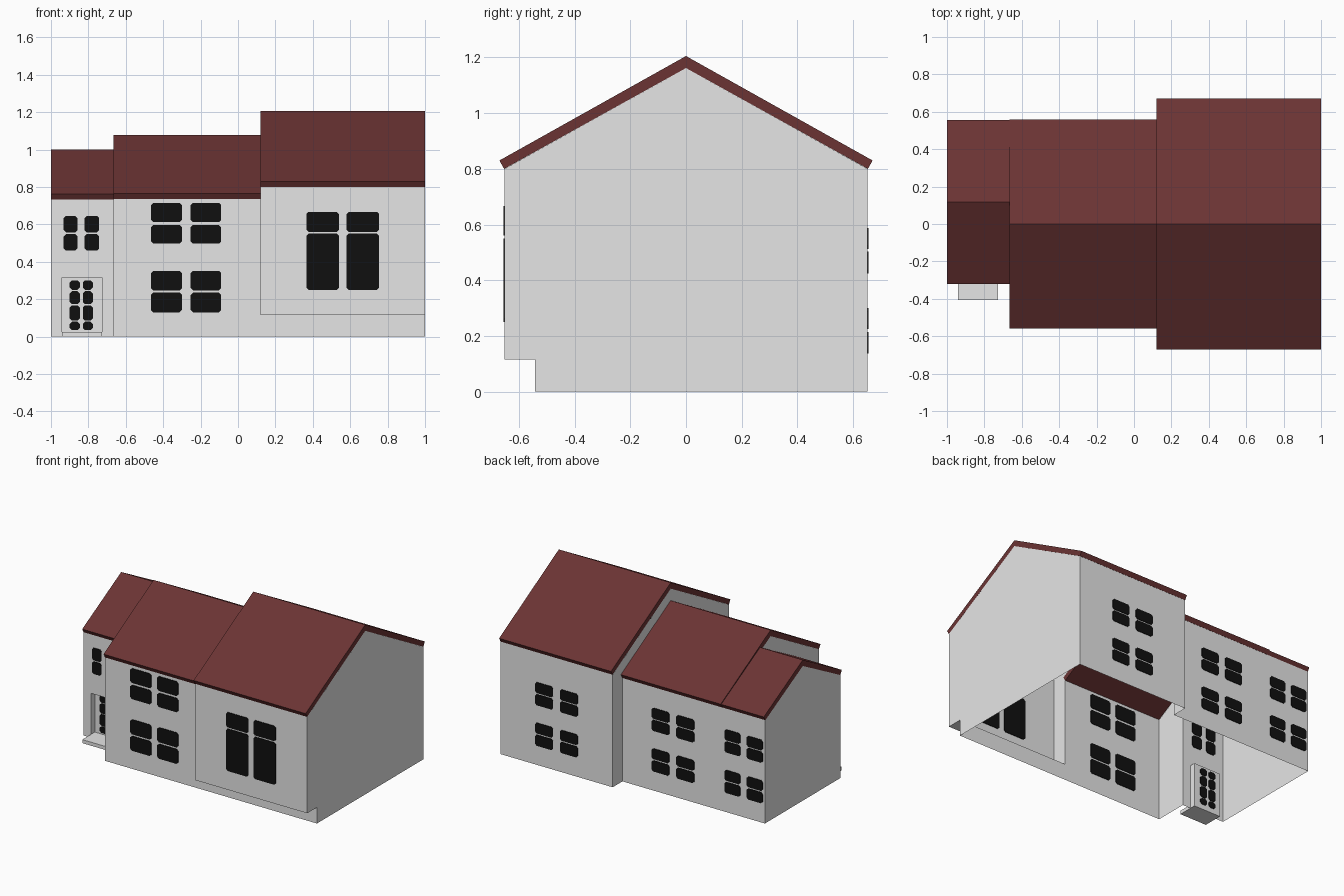
import bpy
import bmesh

cube = bpy.data.objects.get("Cube")
if cube:
    bpy.data.objects.remove(cube, do_unlink=True)


def make_material(name, color):
    mat = bpy.data.materials.new(name)
    mat.use_nodes = True
    mat.diffuse_color = (*color, 1)
    mat.node_tree.nodes["Principled BSDF"].inputs["Base Color"].default_value = (*color, 1)
    return mat


wall_gray = make_material("wall gray", (0.79, 0.79, 0.79))
roof_red = make_material("roof dark red", (0.147, 0.034, 0.034))
glass_black = make_material("glass black", (0.005, 0.005, 0.005))


def finish(name, bm, mat):
    mesh = bpy.data.meshes.new(name)
    bm.to_mesh(mesh)
    bm.free()
    mesh.materials.append(mat)
    obj = bpy.data.objects.new(name, mesh)
    bpy.context.collection.objects.link(obj)
    return obj


def panel(name, points, normal, mat=wall_gray):
    """One flat face whose front looks along the given normal."""
    bm = bmesh.new()
    face = bm.faces.new([bm.verts.new(p) for p in points])
    face.normal_update()
    if face.normal.dot(normal) < 0:
        face.normal_flip()
    return finish(name, bm, mat)


def prism(name, points, offset, mat):
    """Solid made by sweeping a flat outline along the offset."""
    bm = bmesh.new()
    face = bm.faces.new([bm.verts.new(p) for p in points])
    swept = bmesh.ops.extrude_face_region(bm, geom=[face], use_keep_orig=True)
    moved = [v for v in swept["geom"] if isinstance(v, bmesh.types.BMVert)]
    bmesh.ops.translate(bm, verts=moved, vec=offset)
    bmesh.ops.recalc_face_normals(bm, faces=bm.faces)
    return finish(name, bm, mat)


def side_wall(name, x, outline, direction):
    return panel(name, [(x, y, z) for y, z in outline], (direction, 0, 0))


def long_wall(name, x0, x1, y, z0, z1, direction):
    return panel(name, [(x0, y, z0), (x1, y, z0), (x1, y, z1), (x0, y, z1)], (0, direction, 0))


def roof(name, x0, x1, ridge_y, top, half, eave, front_half=None):
    """Pitched slab with square-cut eaves, one sweep along x."""
    front = front_half or half
    lip, drop, thick = 0.017, 0.03, 0.043
    outline = [(ridge_y, top), (ridge_y + half, eave), (ridge_y + half - lip, eave - drop),
               (ridge_y, top - thick), (ridge_y - front + lip, eave - drop), (ridge_y - front, eave)]
    return prism(name, [(x0, y, z) for y, z in outline], (x1 - x0, 0, 0), roof_red)


def panes(name, columns, rows, y, cut=0.012):
    """Grid of thin glass plates with clipped corners, set in a wall at y."""
    for i, (x0, x1) in enumerate(columns):
        for j, (z0, z1) in enumerate(rows):
            outline = [(x0 + cut, z0), (x1 - cut, z0), (x1, z0 + cut), (x1, z1 - cut),
                       (x1 - cut, z1), (x0 + cut, z1), (x0, z1 - cut), (x0, z0 + cut)]
            prism(f"{name}_{i}_{j}", [(x, y - 0.004, z) for x, z in outline],
                  (0, 0.008, 0), glass_black)


# Main levels
LEFT, STEP_X, JOIN_X, RIGHT = -1.0, -0.665, 0.12, 1.0
BIG, MID, ENTRY = 0.652, 0.542, -0.305
BIG_EAVE, LOW_EAVE, PLINTH = 0.80, 0.735, 0.115
BIG_TOP, MID_TOP, SMALL_TOP, SMALL_RIDGE = 1.162, 1.035, 0.957, 0.117

# Roofs
roof("large_roof", JOIN_X, RIGHT, 0, 1.205, 0.67, 0.83)
roof("middle_roof", STEP_X, JOIN_X, 0, 1.078, 0.56, 0.765)
roof("small_roof", LEFT, STEP_X, SMALL_RIDGE, 1.0, 0.438, 0.762)

# End walls
side_wall("large_gable", RIGHT, [(-BIG, PLINTH), (-BIG, BIG_EAVE), (0, BIG_TOP), (BIG, BIG_EAVE),
                                 (BIG, 0), (-MID, 0), (-MID, PLINTH)], 1)
side_wall("small_gable", LEFT, [(ENTRY, 0), (ENTRY, LOW_EAVE), (SMALL_RIDGE, SMALL_TOP),
                                (MID, LOW_EAVE), (MID, 0)], -1)

# Gable bands where a taller block meets a lower one
side_wall("large_step_wall", JOIN_X,
          [(-BIG, PLINTH), (-BIG, BIG_EAVE), (0, BIG_TOP), (BIG, BIG_EAVE), (BIG, 0), (MID, 0),
           (MID, LOW_EAVE), (0, MID_TOP), (-MID, LOW_EAVE), (-MID, PLINTH)], -1)
side_wall("middle_step_wall", STEP_X,
          [(-MID, 0), (-MID, LOW_EAVE), (0, MID_TOP), (MID, LOW_EAVE), (MID - 0.004, LOW_EAVE),
           (SMALL_RIDGE, SMALL_TOP), (ENTRY, LOW_EAVE), (ENTRY, 0)], -1)

# Front and back walls
long_wall("large_front_wall", JOIN_X, RIGHT, -BIG, PLINTH, BIG_EAVE, -1)
long_wall("large_back_wall", JOIN_X, RIGHT, BIG, 0, BIG_EAVE, 1)
long_wall("plinth_front_wall", JOIN_X, RIGHT, -MID, 0, PLINTH, -1)
long_wall("middle_front_wall", STEP_X, JOIN_X, -MID, 0, LOW_EAVE, -1)
long_wall("low_back_wall", LEFT, JOIN_X, MID, 0, LOW_EAVE, 1)
panel("overhang_underside", [(JOIN_X, -BIG, PLINTH), (RIGHT, -BIG, PLINTH),
                             (RIGHT, -MID, PLINTH), (JOIN_X, -MID, PLINTH)], (0, 0, -1))

# Entrance wall with a recessed door and a doorstep
D0, D1, DOOR_TOP, DOOR_Y = -0.94, -0.728, 0.315, -0.265
entry = [(LEFT, 0), (LEFT, LOW_EAVE), (STEP_X, LOW_EAVE), (STEP_X, 0),
         (D1, 0), (D1, DOOR_TOP), (D0, DOOR_TOP), (D0, 0)]
panel("entrance_wall", [(x, ENTRY, z) for x, z in entry], (0, -1, 0))
for name, x, direction in (("door_jamb_right", D0, 1), ("door_jamb_left", D1, -1)):
    side_wall(name, x, [(ENTRY, 0), (ENTRY, DOOR_TOP), (DOOR_Y, DOOR_TOP), (DOOR_Y, 0)], direction)
panel("door_lintel", [(D0, ENTRY, DOOR_TOP), (D1, ENTRY, DOOR_TOP),
                      (D1, DOOR_Y, DOOR_TOP), (D0, DOOR_Y, DOOR_TOP)], (0, 0, -1))
long_wall("door", D0, D1, DOOR_Y, 0, DOOR_TOP, -1)
prism("doorstep", [(D0, -0.405, 0), (D1, -0.405, 0), (D1, DOOR_Y, 0), (D0, DOOR_Y, 0)],
      (0, 0, 0.025), wall_gray)
panes("door_pane", [(-0.9, -0.846), (-0.83, -0.776)],
      [(0.035, 0.08), (0.086, 0.167), (0.174, 0.243), (0.25, 0.3)], DOOR_Y)

# Front windows
panes("large_front_pane", [(0.365, 0.54), (0.58, 0.755)], [(0.25, 0.55), (0.56, 0.667)], -BIG)
panes("middle_front_pane", [(-0.465, -0.3), (-0.253, -0.09)],
      [(0.13, 0.235), (0.247, 0.352), (0.497, 0.597), (0.612, 0.715)], -MID)
panes("entrance_pane", [(-0.932, -0.858), (-0.82, -0.742)], [(0.46, 0.548), (0.557, 0.645)], ENTRY)

# Back windows
back_rows = [(0.137, 0.215), (0.225, 0.3), (0.425, 0.503), (0.512, 0.588)]
for name, center, width, gap, y in (("large", 0.56, 0.14, 0.055, BIG),
                                    ("middle", -0.278, 0.14, 0.055, MID),
                                    ("small", -0.833, 0.125, 0.05, MID)):
    near, far = gap / 2, gap / 2 + width
    panes(f"{name}_back_pane", [(center - far, center - near), (center + near, center + far)],
          back_rows, y)
